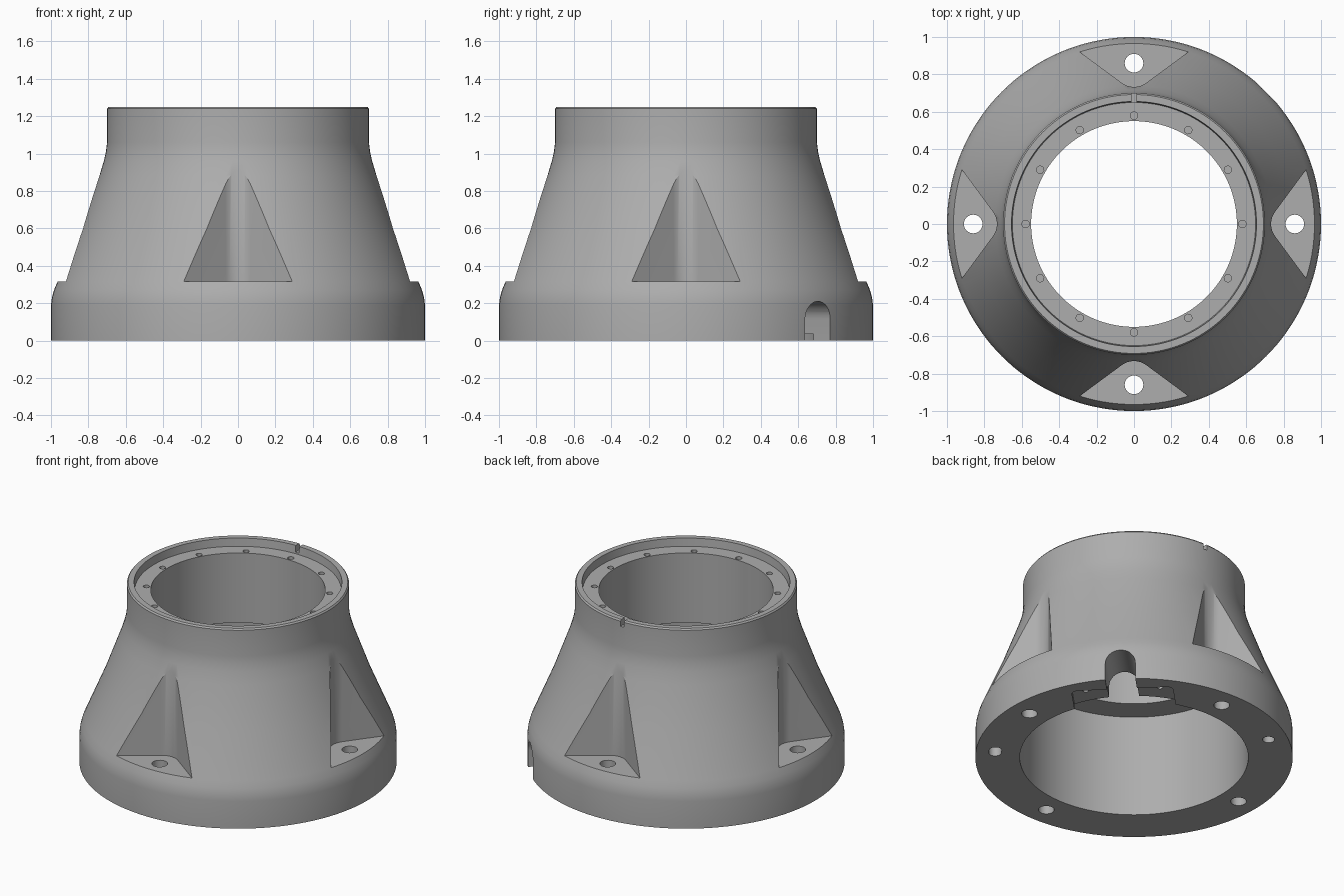
import bpy, bmesh
from math import sin, cos, pi, radians, atan2
from mathutils import Matrix

cube = bpy.data.objects.get("Cube")
if cube:
    bpy.data.objects.remove(cube, do_unlink=True)

SEGMENTS = 144

grey = bpy.data.materials.new("cast_grey")
grey.use_nodes = True
GREY = (0.42, 0.42, 0.42, 1.0)
grey.diffuse_color = GREY
grey.node_tree.nodes["Principled BSDF"].inputs["Base Color"].default_value = GREY


def to_object(name, bm):
    bmesh.ops.recalc_face_normals(bm, faces=bm.faces)
    mesh = bpy.data.meshes.new(name)
    bm.to_mesh(mesh)
    bm.free()
    mesh.materials.append(grey)
    obj = bpy.data.objects.new(name, mesh)
    bpy.context.scene.collection.objects.link(obj)
    return obj


def lathe(name, profile):
    """Revolve a closed (radius, height) outline about z."""
    bm = bmesh.new()
    verts = [bm.verts.new((r, 0, z)) for r, z in profile]
    edges = [bm.edges.new((a, b)) for a, b in zip(verts, verts[1:] + verts[:1])]
    bmesh.ops.spin(bm, geom=verts + edges, cent=(0, 0, 0), axis=(0, 0, 1),
                   angle=2 * pi, steps=SEGMENTS, use_merge=True)
    bmesh.ops.remove_doubles(bm, verts=bm.verts, dist=1e-5)
    return to_object(name, bm)


def add_prism(bm, outline, low, high, matrix):
    """Extrude a flat outline from low to high, then place it."""
    face = bm.faces.new([bm.verts.new((x, y, low)) for x, y in outline])
    new = bmesh.ops.extrude_face_region(bm, geom=[face])["geom"]
    top = [v for v in new if isinstance(v, bmesh.types.BMVert)]
    bmesh.ops.translate(bm, verts=top, vec=(0, 0, high - low))
    bmesh.ops.transform(bm, matrix=matrix, verts=list(face.verts) + top)


def arc(cx, cy, radius, start, end, steps):
    angles = [radians(start + (end - start) * i / steps) for i in range(steps + 1)]
    return [(cx + radius * cos(a), cy + radius * sin(a)) for a in angles]


def circle(cx, cy, radius, steps=24):
    return arc(cx, cy, radius, 0, 360, steps)[:-1]


def turn(degrees):
    return Matrix.Rotation(radians(degrees), 4, 'Z')


def cut(target, name, prisms):
    """Subtract a set of separate prisms from the target."""
    bm = bmesh.new()
    for prism in prisms:
        add_prism(bm, *prism)
    cutter = to_object(name, bm)
    cutter.hide_render = True
    mod = target.modifiers.new(name, 'BOOLEAN')
    mod.operation, mod.solver, mod.object = 'DIFFERENCE', 'EXACT', cutter
    bpy.context.view_layer.objects.active = target
    bpy.ops.object.modifier_apply(modifier=name)
    bpy.data.objects.remove(cutter, do_unlink=True)


# Hollow flared housing with a stepped bore and a raised rim
housing = lathe("pedestal_housing", [
    (0.72, 0), (1, 0), (1, 0.19), (0.995, 0.23), (0.984, 0.27), (0.965, 0.315),
    (0.845, 0.6), (0.742, 0.88), (0.717, 0.96), (0.706, 1.01), (0.70, 1.06),
    (0.70, 1.24), (0.692, 1.25), (0.655, 1.25), (0.65, 1.195),
    (0.55, 1.195), (0.55, 0.71), (0.72, 0.71)])

# Four V-shaped pockets with a rounded inner corner
slope = atan2(0.214, 0.29)
fillet = 0.11
tilt = slope * 180 / pi
centre = 0.706 + fillet / cos(slope)
far = 0.6
reach = 0.706 + far * 0.214 / 0.29
pocket = ([(reach, far)] + arc(centre, 0, fillet, 180 - tilt, 180 + tilt, 12)
          + [(reach, -far)])
quarters = [turn(a) for a in (0, 90, 180, 270)]
cut(housing, "bolt_pockets", [(pocket, 0.315, 1.18, m) for m in quarters])

# Bolt holes through the foot
cut(housing, "bolt_holes", [(circle(0.86, 0, 0.05), -0.1, 0.5, m) for m in quarters])

# Ring of blind holes in the upper flange
cut(housing, "flange_holes",
    [(circle(0.58, 0, 0.02, 16), 1.08, 1.3, turn(30 * i)) for i in range(12)])

# Shallow rounded recess under the foot, behind the cable opening
recess = ([(0.5, -0.32)] + arc(0.83, -0.28, 0.04, -90, 0, 6)
          + arc(0.83, 0.28, 0.04, 0, 90, 6) + [(0.5, 0.32)])
cut(housing, "cover_recess", [(recess, -0.1, 0.035, turn(45))])
cut(housing, "cover_screw_holes",
    [(circle(0.807, v, 0.018, 16), -0.1, 0.12, turn(45)) for v in (-0.235, 0.235)])

# Arched cable opening, extruded radially
arch = [(0.095, -0.1)] + arc(0, 0.115, 0.095, 0, 180, 16) + [(-0.095, -0.1)]
radial = turn(45) @ Matrix(((0, 0, 1, 0), (1, 0, 0, 0), (0, 1, 0, 0), (0, 0, 0, 1)))
cut(housing, "cable_opening", [(arch, 0.5, 1.2, radial)])

# Round and elongated locating holes under the foot
oblong = arc(0.893, 0, 0.04, -90, 90, 10) + arc(0.863, 0, 0.04, 90, 270, 10)
cut(housing, "locating_holes", [
    (circle(0.878, 0, 0.038), -0.1, 0.12, turn(125)),
    (oblong, -0.1, 0.12, turn(-35) @ Matrix.Translation((0.878, 0, 0))
     @ turn(90) @ Matrix.Translation((-0.878, 0, 0)))])

# Small alignment notch at the back of the rim
notch = [(0.6, -0.014), (0.8, -0.014), (0.8, 0.014), (0.6, 0.014)]
cut(housing, "rim_notch", [(notch, 1.205, 1.3, turn(90))])

bpy.ops.object.select_all(action='DESELECT')
housing.select_set(True)
bpy.context.view_layer.objects.active = housing
bpy.ops.object.shade_smooth_by_angle(angle=radians(30))
